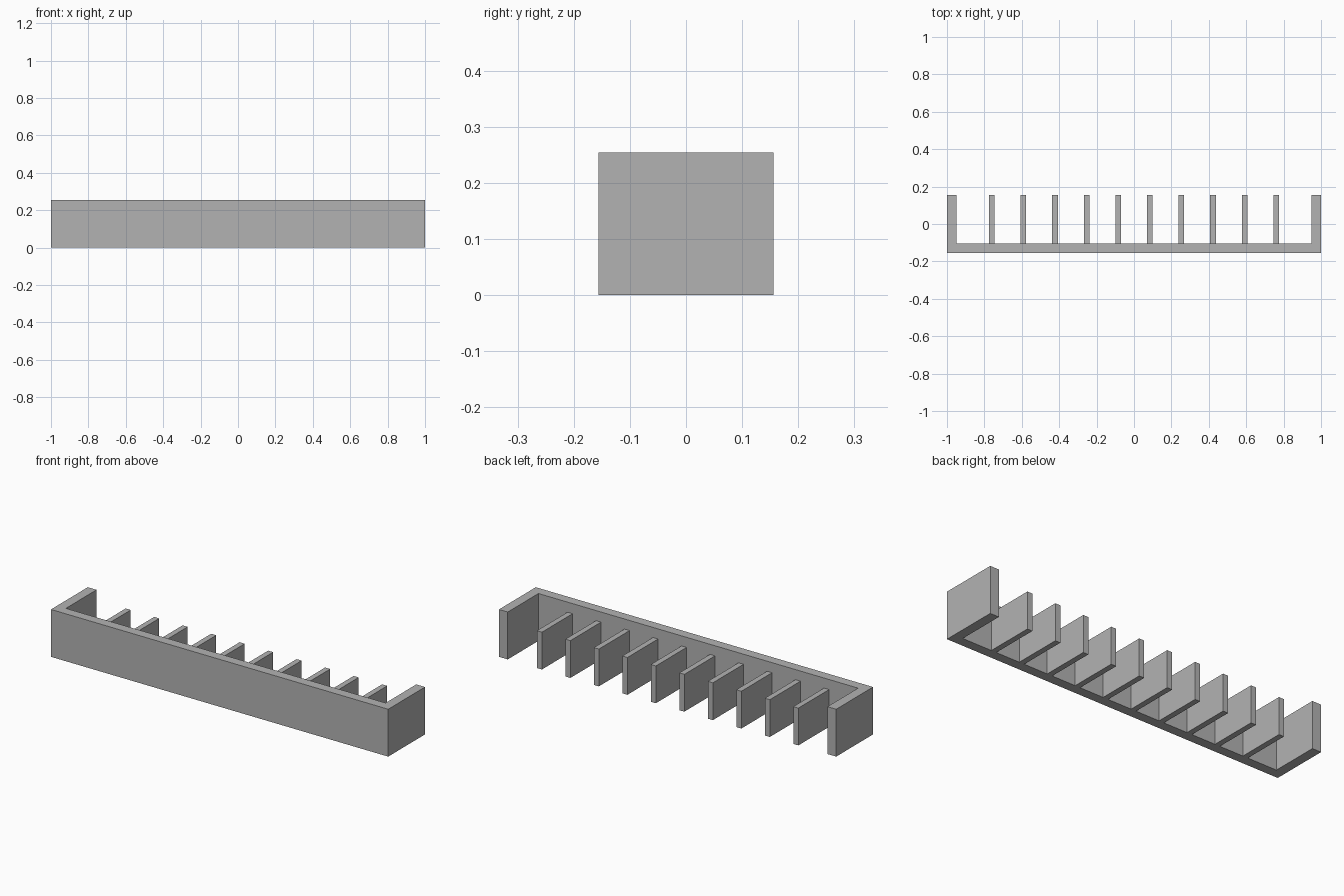
import bpy
import bmesh

cube = bpy.data.objects.get("Cube")
if cube:
    bpy.data.objects.remove(cube, do_unlink=True)

HALF_W, HALF_D = 1.0, 0.156
WALL, HEIGHT = 0.052, 0.254
FIN_T, FIN_H, FIN_STEP, FIN_COUNT = 0.03, 0.2, 0.169, 10
INNER_X, INNER_Y = HALF_W - WALL, WALL - HALF_D

grey = bpy.data.materials.new("plain grey")
grey.use_nodes = True
colour = (0.45, 0.45, 0.45, 1)
grey.diffuse_color = colour
grey.node_tree.nodes["Principled BSDF"].inputs["Base Color"].default_value = colour


def extrude_outline(name, outline, height):
    """Raise a flat outline from the ground to the given height."""
    bm = bmesh.new()
    base = bm.faces.new([bm.verts.new((x, y, 0)) for x, y in outline])
    raised = bmesh.ops.extrude_face_region(bm, geom=[base], use_keep_orig=True)
    verts = [v for v in raised["geom"] if isinstance(v, bmesh.types.BMVert)]
    bmesh.ops.translate(bm, verts=verts, vec=(0, 0, height))
    bmesh.ops.recalc_face_normals(bm, faces=bm.faces)
    mesh = bpy.data.meshes.new(name)
    bm.to_mesh(mesh)
    bm.free()
    mesh.materials.append(grey)
    obj = bpy.data.objects.new(name, mesh)
    bpy.context.collection.objects.link(obj)
    return obj


# Front wall and both end walls as one U-shaped frame
right_half = [(-HALF_W, -HALF_D), (-HALF_W, HALF_D), (-INNER_X, HALF_D), (-INNER_X, INNER_Y)]
left_half = [(-x, y) for x, y in reversed(right_half)]
extrude_outline("frame", right_half + left_half, HEIGHT)

# Row of lower divider fins behind the front wall
for i in range(FIN_COUNT):
    x = (i - (FIN_COUNT - 1) / 2) * FIN_STEP
    a, b = x - FIN_T / 2, x + FIN_T / 2
    extrude_outline(f"divider_{i + 1}",
                    [(a, INNER_Y), (b, INNER_Y), (b, HALF_D), (a, HALF_D)], FIN_H)
